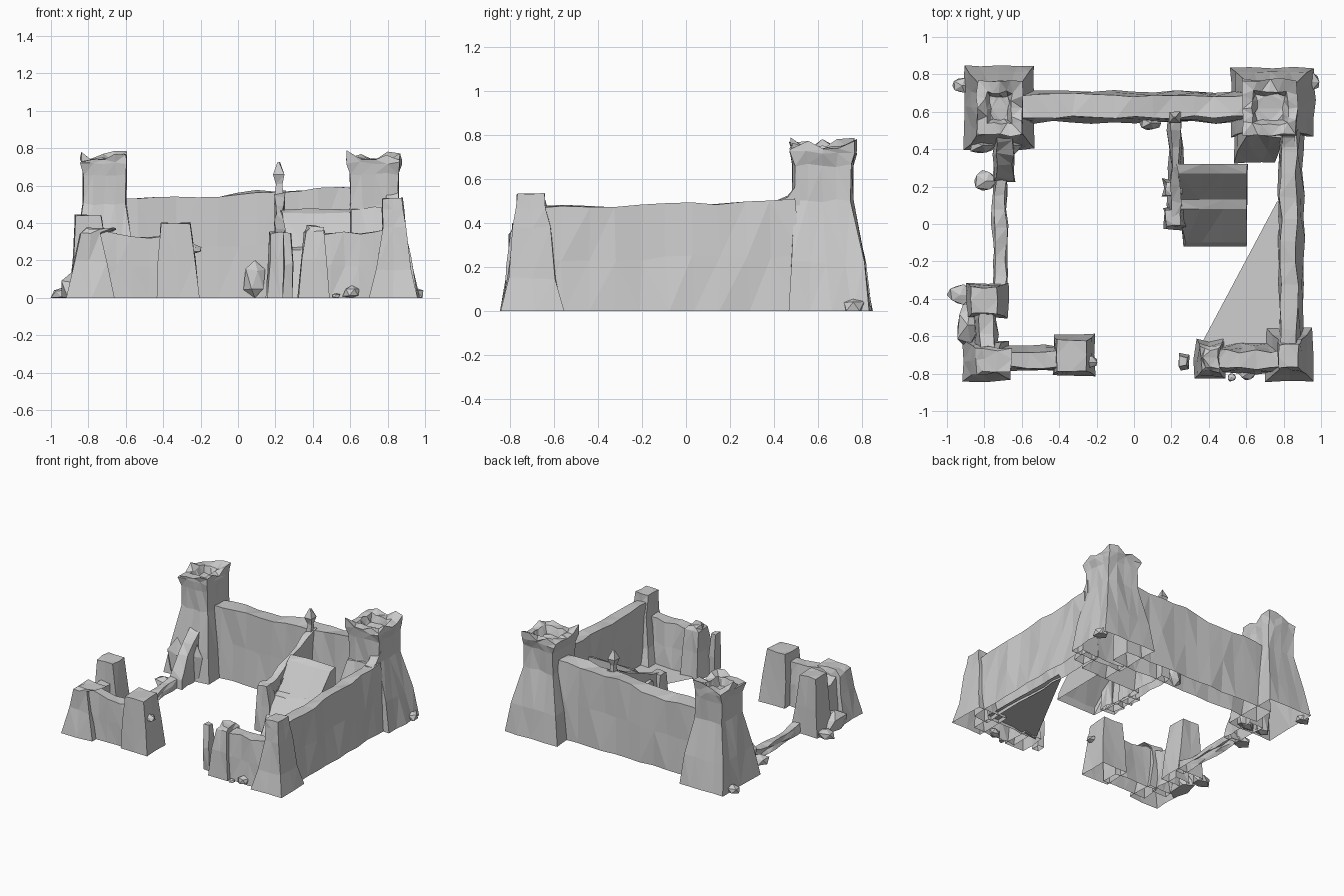
import bpy, bmesh, random
from mathutils import Vector

random.seed(7)


def make_object(name, bm):
    bmesh.ops.triangulate(bm, faces=bm.faces[:])
    me = bpy.data.meshes.new(name)
    bm.to_mesh(me)
    bm.free()
    ob = bpy.data.objects.new(name, me)
    bpy.context.collection.objects.link(ob)
    return ob


def ramp(values, a, b):
    """Height profile evenly spread from a to b."""
    def height(t):
        u = max(0, min(0.9999, (t - a) / (b - a))) * (len(values) - 1)
        i = int(u)
        return values[i] + (values[i + 1] - values[i]) * (u - i)
    return height


def outline(r, kx, ky):
    x0, x1, y0, y1 = r
    cs = [(x0, y0), (x1, y0), (x1, y1), (x0, y1)]
    pts = []
    for i in range(4):
        a, b, k = Vector(cs[i]), Vector(cs[(i + 1) % 4]), (kx, ky)[i % 2]
        pts += [a.lerp(b, j / k) for j in range(k)]
    return pts


def loft(name, rings, kx=2, ky=2, rough=0.01):
    """Rough masonry, open below, from stacked rectangles: (z or z(x, y), (x0, x1, y0, y1))."""
    bm, prev = bmesh.new(), None
    for z, r in rings:
        row = []
        for p in outline(r, kx, ky):
            h = z(p.x, p.y) if callable(z) else z
            j = [random.uniform(-rough, rough) for _ in range(3)]
            row.append(bm.verts.new((p.x + j[0], p.y + j[1], h + j[2] if h > 0 else 0)))
        n = len(row)
        if prev:
            for i in range(n):
                bm.faces.new((prev[i], prev[(i + 1) % n], row[(i + 1) % n], row[i]))
        prev = row
    bm.faces.new(prev)
    return make_object(name, bm)


def wall(name, base, top, heights, axis, n, rough=0.01):
    """Tapering wall whose top follows a list of heights along x (0) or y (1)."""
    h = ramp(heights, top[axis * 2], top[axis * 2 + 1])
    mid = [(a + b) / 2 for a, b in zip(base, top)]
    f = lambda s: (lambda x, y: s * h((x, y)[axis]))
    kx, ky = (n, 1) if axis == 0 else (1, n)
    return loft(name, [(0, base), (f(0.5), mid), (f(1), top)], kx, ky, rough)


def tower(name, base, low, neck, rim):
    """Flared keep tower with a ragged hollow crown."""
    x0, x1, y0, y1 = rim
    def crown(x, y):
        corner = x in (x0, x1) and y in (y0, y1)
        return 0.78 if corner else random.choice((0.785, 0.77, 0.735, 0.745))
    inner = (x0 + 0.05, x1 - 0.05, y0 + 0.06, y1 - 0.06)
    floor = (x0 + 0.07, x1 - 0.07, y0 + 0.08, y1 - 0.08)
    loft(name, [(0, base), (0.22, low), (0.5, neck), (0.66, neck), (0.72, rim),
                (crown, rim), (0.745, inner), (0.69, floor)], 4, 4, 0.008)


def rock(name, loc, size):
    bm = bmesh.new()
    bmesh.ops.create_icosphere(bm, subdivisions=1, radius=1)
    for v in bm.verts:
        k = random.uniform(0.7, 1.0)
        v.co = Vector(loc) + Vector([c * k * s for c, s in zip(v.co, size)])
        v.co.z = max(0, v.co.z)
    return make_object(name, bm)


# Two tall rear towers; the right one has its skirt only on the courtyard side
tower("rear_left_tower", (-0.91, -0.53, 0.40, 0.85), (-0.875, -0.56, 0.43, 0.81),
      (-0.825, -0.60, 0.49, 0.755), (-0.84, -0.60, 0.475, 0.765))
tower("rear_right_tower", (0.52, 0.965, 0.47, 0.84), (0.55, 0.92, 0.475, 0.81),
      (0.60, 0.855, 0.49, 0.755), (0.585, 0.87, 0.475, 0.77))
loft("right_tower_skirt", [(0, (0.53, 0.76, 0.33, 0.52)), (0.2, (0.56, 0.78, 0.39, 0.52)),
                           (0.48, (0.61, 0.79, 0.47, 0.52))], 3, 1)

# Curtain walls at the rear and right
wall("rear_wall", (-0.66, 0.66, 0.545, 0.71), (-0.64, 0.64, 0.57, 0.69),
     [0.53, 0.535, 0.53, 0.54, 0.57, 0.57, 0.58, 0.59], 0, 12)
wall("right_wall", (0.775, 0.905, -0.68, 0.52), (0.785, 0.87, -0.68, 0.5),
     [0.475, 0.47, 0.47, 0.48, 0.485, 0.49, 0.51], 1, 10)
wall("right_wall_shoulder", (0.78, 0.87, 0.38, 0.52), (0.79, 0.86, 0.41, 0.52),
     [0.5, 0.52, 0.59], 1, 2, 0.005)

# Front right corner, its wall stub and the gate posts
loft("front_right_turret", [(0, (0.70, 0.955, -0.84, -0.55)), (0.15, (0.74, 0.925, -0.81, -0.59)),
     (0.38, (0.77, 0.895, -0.785, -0.62)), (0.47, (0.77, 0.885, -0.775, -0.635)),
     (0.53, (0.775, 0.88, -0.765, -0.645))], 2, 2, 0.006)
wall("front_right_wall", (0.42, 0.8, -0.80, -0.64), (0.42, 0.8, -0.77, -0.68),
     [0.34, 0.35, 0.35, 0.37], 0, 5)
loft("right_gate_pier", [(0, (0.325, 0.48, -0.83, -0.62)), (0.2, (0.34, 0.47, -0.81, -0.64)),
     (0.35, (0.355, 0.46, -0.79, -0.65)), (0.38, (0.375, 0.45, -0.77, -0.67))])
loft("loose_gate_post", [(0, (0.245, 0.29, -0.77, -0.70)), (0.18, (0.24, 0.295, -0.78, -0.69)),
     (0.35, (0.25, 0.285, -0.76, -0.71))], 1, 1)

# Flat patch of ground in the front right corner
bm = bmesh.new()
bm.faces.new([bm.verts.new(p) for p in
              ((0.35, -0.66, 0.01), (0.80, -0.64, 0.03), (0.80, 0.13, 0.02), (0.765, 0.12, 0.01))])
make_object("corner_ground", bm)

# Front left ruined corner
loft("front_left_turret", [(0, (-0.92, -0.66, -0.84, -0.62)), (0.2, (-0.87, -0.71, -0.81, -0.64)),
     (0.34, (-0.84, -0.73, -0.80, -0.66)), (0.37, (-0.81, -0.66, -0.79, -0.67))])
wall("front_left_wall", (-0.75, -0.38, -0.78, -0.65), (-0.75, -0.38, -0.765, -0.68),
     [0.36, 0.33, 0.32, 0.33], 0, 4)
loft("left_gate_pier", [(0, (-0.43, -0.21, -0.81, -0.59)), (0.2, (-0.425, -0.225, -0.80, -0.605)),
     (0.40, (-0.415, -0.255, -0.79, -0.62))], 2, 2, 0.005)
wall("left_wall_stub", (-0.86, -0.73, -0.68, -0.42), (-0.825, -0.75, -0.68, -0.42),
     [0.34, 0.28, 0.30], 1, 3)
loft("left_wall_pier", [(0, (-0.90, -0.67, -0.50, -0.32)), (0.2, (-0.88, -0.70, -0.49, -0.325)),
     (0.44, (-0.87, -0.735, -0.475, -0.34))], 2, 2, 0.006)

# Collapsed left wall and the broken stub by the tower
wall("low_left_wall", (-0.755, -0.675, -0.36, 0.26), (-0.74, -0.685, -0.36, 0.24),
     [0.09, 0.05, 0.045, 0.05, 0.07], 1, 7)
wall("tower_wall_stub", (-0.76, -0.64, 0.23, 0.5), (-0.735, -0.65, 0.25, 0.5),
     [0.12, 0.25, 0.33, 0.40], 1, 4)

# Inner building: dividing wall, pier, spire and stepped sloping roof
wall("inner_wall", (0.18, 0.26, 0.0, 0.6), (0.20, 0.245, 0.02, 0.6),
     [0.34, 0.38, 0.45, 0.52, 0.57], 1, 6)
loft("inner_wall_pier", [(0, (0.165, 0.28, -0.03, 0.09)), (0.2, (0.17, 0.27, -0.02, 0.08)),
     (0.35, (0.17, 0.25, -0.01, 0.07))])
loft("inner_wall_pier_rear", [(0, (0.155, 0.26, 0.14, 0.24)), (0.34, (0.165, 0.25, 0.15, 0.22))])
loft("wall_spire", [(0.5, (0.195, 0.245, 0.54, 0.60)), (0.61, (0.205, 0.235, 0.555, 0.585)),
     (0.66, (0.19, 0.248, 0.54, 0.60)), (0.725, (0.213, 0.222, 0.566, 0.574))], 1, 1, 0.003)
profile = [(-0.12, 0), (-0.10, 0.04), (0.08, 0.25), (0.13, 0.27), (0.27, 0.45), (0.32, 0.47), (0.32, 0)]
bm = bmesh.new()
rows = [[bm.verts.new((x + random.uniform(-0.008, 0.008) + (0.04 if x < 0.3 and y < 0 else 0), y,
                       max(0, z + random.uniform(-0.008, 0.008)) if z else 0)) for y, z in profile]
        for x in (0.23, 0.36, 0.48, 0.605)]
for a, b in zip(rows, rows[1:]):
    for i in range(len(a) - 1):
        bm.faces.new((a[i], b[i], b[i + 1], a[i + 1]))
bm.faces.new(rows[0])
bm.faces.new(rows[-1][::-1])
make_object("sloping_roof", bm)

# Scattered rubble
for loc, size in [((-0.93, -0.38, 0.02), (0.08, 0.07, 0.05)), ((-0.89, -0.54, 0.04), (0.08, 0.15, 0.12)),
                  ((-0.92, 0.74, 0.02), (0.06, 0.05, 0.04)), ((0.94, 0.76, 0.02), (0.065, 0.06, 0.05)),
                  ((-0.79, 0.23, 0.02), (0.08, 0.07, 0.05)), ((0.09, 0.54, 0.1), (0.07, 0.05, 0.13)),
                  ((0.61, -0.80, 0.03), (0.06, 0.05, 0.05)), ((0.52, -0.82, 0.01), (0.03, 0.03, 0.02)),
                  ((-0.24, -0.74, 0.26), (0.06, 0.04, 0.03)), ((-0.66, 0.42, 0.1), (0.09, 0.06, 0.24)),
                  ((-0.81, 0.42, 0.1), (0.09, 0.06, 0.2))]:
    rock("rubble", loc, size)
